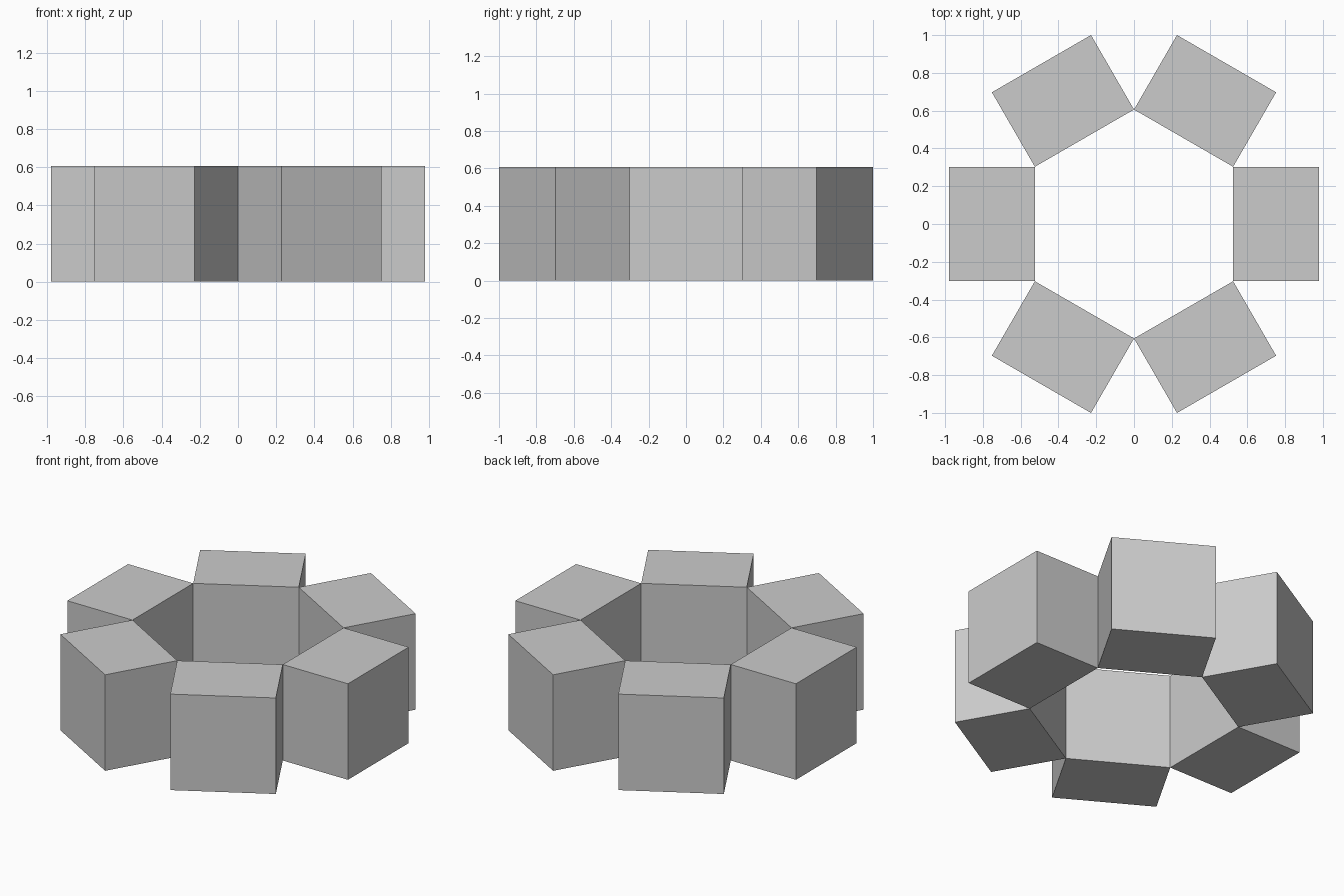
import bpy
import math
from mathutils import Matrix

default = bpy.data.objects.get("Cube")
if default:
    bpy.data.objects.remove(default, do_unlink=True)

# Plain grey for every block
grey = bpy.data.materials.new("light_grey")
grey.use_nodes = True
colour = (0.6, 0.6, 0.6, 1)
grey.diffuse_color = colour
grey.node_tree.nodes["Principled BSDF"].inputs["Base Color"].default_value = colour

COUNT = 6
SIDE = 0.606                                      # block width and height
INNER = SIDE / 2 / math.tan(math.pi / COUNT)      # inner faces form a hexagon
OUTER = 0.98
DEPTH = OUTER - INNER


def add_block(index):
    """One block of the ring, its inner edges touching its neighbours."""
    bpy.ops.mesh.primitive_cube_add(size=1)
    block = bpy.context.object
    block.name = f"ring_block_{index + 1}"
    place = (Matrix.Rotation(index * math.tau / COUNT, 4, "Z")
             @ Matrix.Translation(((INNER + OUTER) / 2, 0, SIDE / 2))
             @ Matrix.Diagonal((DEPTH, SIDE, SIDE, 1)))
    block.data.transform(place)
    block.data.materials.append(grey)


for i in range(COUNT):
    add_block(i)
